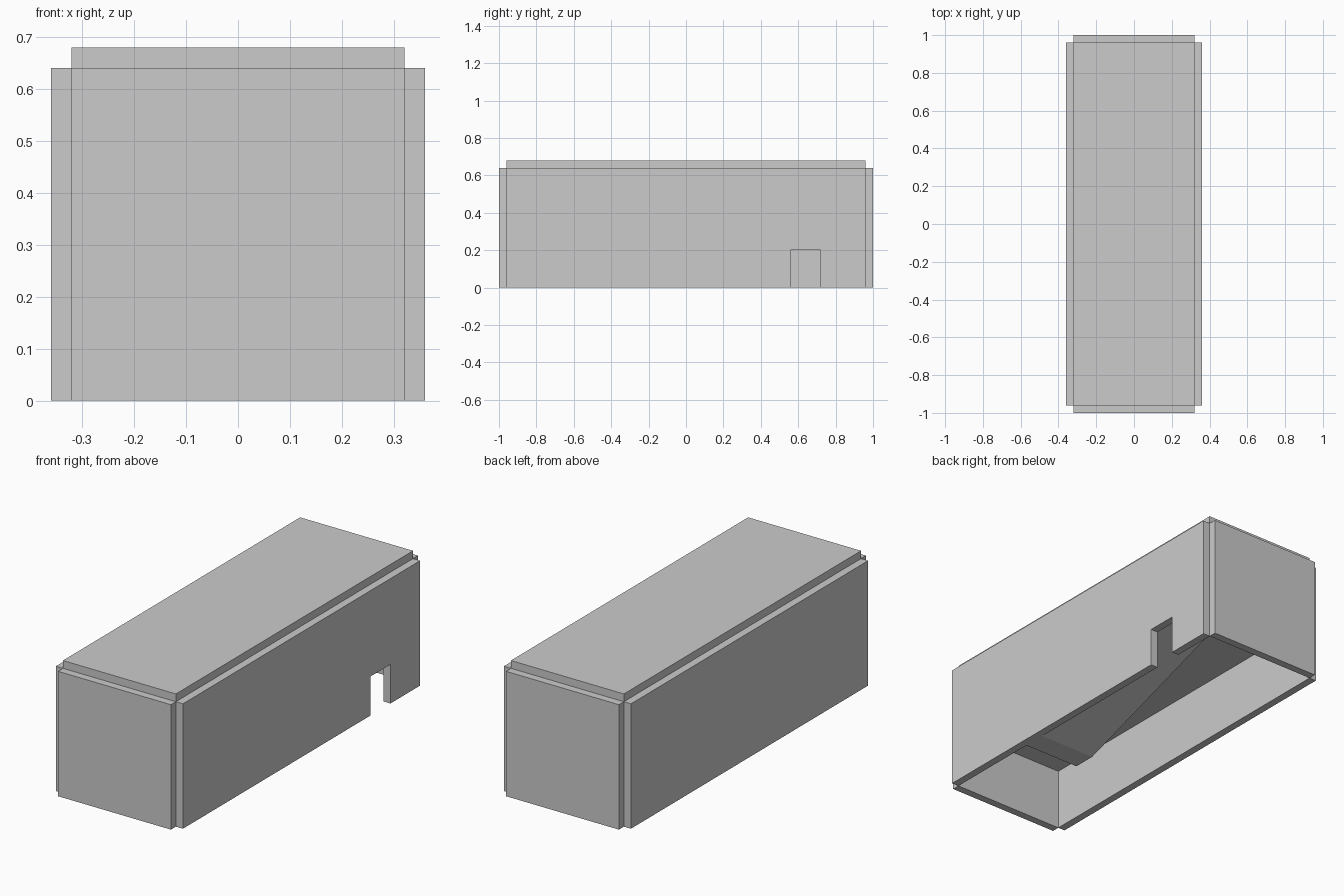
import bpy, bmesh
from mathutils import Vector

if "Cube" in bpy.data.objects:
    bpy.data.objects.remove(bpy.data.objects["Cube"])

T = 0.04                      # panel thickness
X, Y, H = 0.32, 0.96, 0.64    # inner half width, inner half length, wall height
FLOOR = 0.32                  # underside of the upper floor


def prism(name, profile, to_3d, depth):
    """Extrude a 2D profile, placed by to_3d, along the depth vector."""
    bm = bmesh.new()
    face = bm.faces.new([bm.verts.new(to_3d(a, b)) for a, b in profile])
    ext = bmesh.ops.extrude_face_region(bm, geom=[face])
    moved = [g for g in ext["geom"] if isinstance(g, bmesh.types.BMVert)]
    bmesh.ops.translate(bm, verts=moved, vec=Vector(depth))
    bmesh.ops.recalc_face_normals(bm, faces=bm.faces)
    mesh = bpy.data.meshes.new(name)
    bm.to_mesh(mesh)
    bm.free()
    obj = bpy.data.objects.new(name, mesh)
    bpy.context.collection.objects.link(obj)
    return obj


def rect(a0, a1, b0, b1):
    return [(a0, b0), (a1, b0), (a1, b1), (a0, b1)]


# Long side walls, the right one with a doorway
doorway = [(-Y, 0), (0.56, 0), (0.56, 0.2), (0.72, 0.2), (0.72, 0), (Y, 0), (Y, H), (-Y, H)]
prism("right_wall", doorway, lambda y, z: (X, y, z), (T, 0, 0))
prism("left_wall", rect(-Y, Y, 0, H), lambda y, z: (-X, y, z), (-T, 0, 0))

# End walls
for name, s in (("front_wall", -1), ("back_wall", 1)):
    prism(name, rect(-X, X, 0, H), lambda x, z: (x, s * Y, z), (0, s * T, 0))

# Roof
prism("roof", rect(-X, X, -Y, Y), lambda x, y: (x, y, H), (0, 0, T))

# Upper floor with an opening above the ramp
floor = [(-X, -Y), (X, -Y), (X, -0.44), (0, -0.44), (0, 0.64), (X, 0.64), (X, Y), (-X, Y)]
prism("upper_floor", floor, lambda x, y: (x, y, FLOOR), (0, 0, T))

# Ramp from the ground to the upper floor along the right wall
ramp = [(-0.44, 0), (-0.32, 0), (0.64, FLOOR), (0.64, FLOOR + T)]
prism("ramp", ramp, lambda y, z: (0, y, z), (X, 0, 0))
